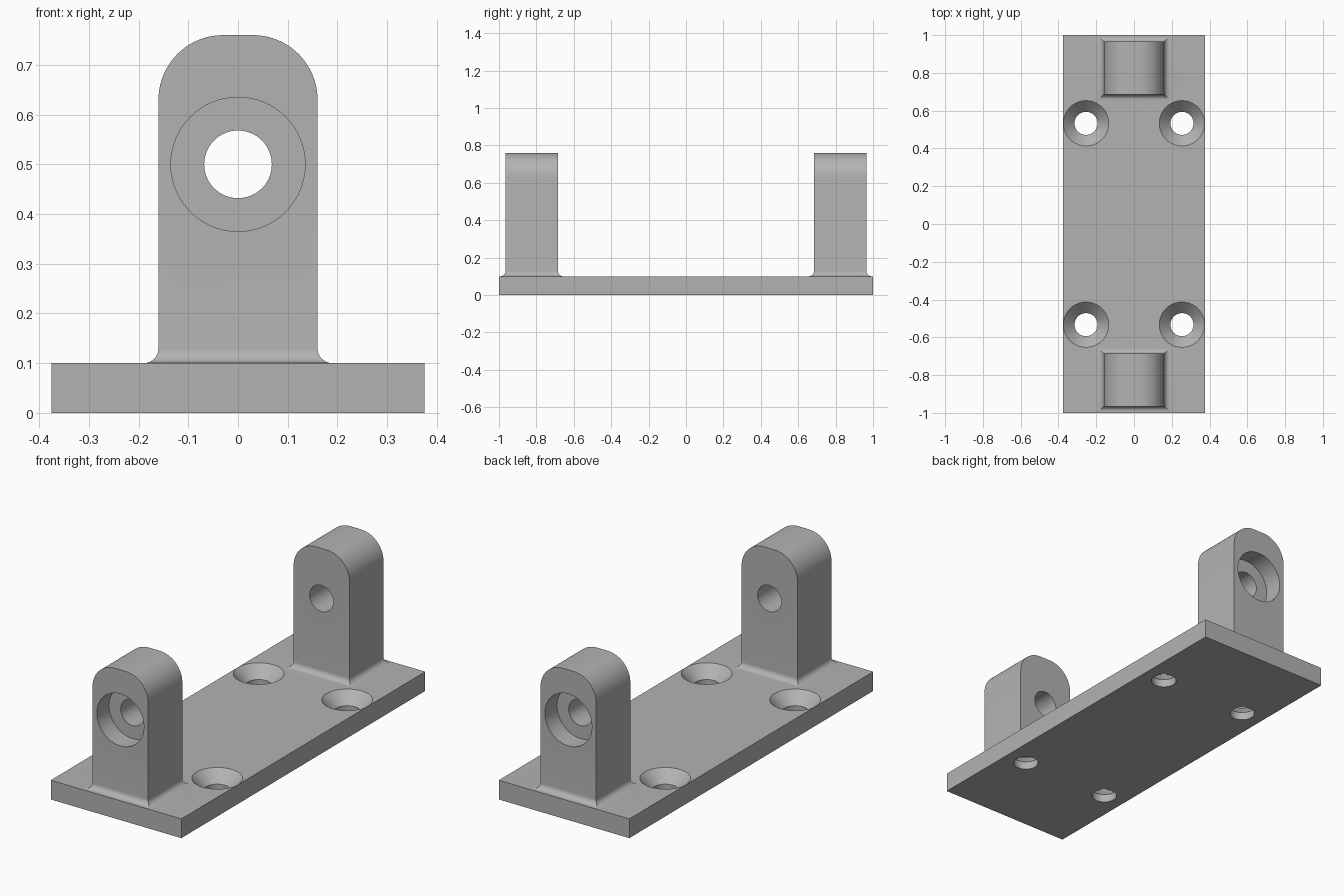
import bpy, bmesh, math
from mathutils import Matrix, Vector

cube = bpy.data.objects.get("Cube")
if cube:
    bpy.data.objects.remove(cube, do_unlink=True)

PLATE_X, PLATE_Z = 0.375, 0.10          # half width, thickness
POST_X, POST_Y, POST_TOP = 0.16, 0.14, 0.76
POST_POS, CORNER, FILLET = 0.825, 0.13, 0.03
BORE_Z = 0.5

grey = bpy.data.materials.new("machined grey")
grey.use_nodes = True
colour = (0.45, 0.45, 0.45, 1)
grey.diffuse_color = colour
grey.node_tree.nodes["Principled BSDF"].inputs["Base Color"].default_value = colour


def make_object(name, bm):
    bmesh.ops.recalc_face_normals(bm, faces=bm.faces)
    mesh = bpy.data.meshes.new(name)
    bm.to_mesh(mesh)
    bm.free()
    mesh.materials.append(grey)
    obj = bpy.data.objects.new(name, mesh)
    bpy.context.collection.objects.link(obj)
    return obj


def combine(target, other, operation):
    """Apply a boolean and drop the helper object."""
    mod = target.modifiers.new("combine", "BOOLEAN")
    mod.operation, mod.object, mod.solver = operation, other, "EXACT"
    bpy.ops.object.select_all(action="DESELECT")
    bpy.context.view_layer.objects.active = target
    target.select_set(True)
    bpy.ops.object.modifier_apply(modifier=mod.name)
    bpy.data.objects.remove(other, do_unlink=True)


def turned_cutter(steps, matrix, sides=64):
    """Solid of revolution from (radius, height) steps."""
    bm = bmesh.new()
    rings = [[bm.verts.new(matrix @ Vector((r * math.cos(math.tau * i / sides),
                                            r * math.sin(math.tau * i / sides), h)))
              for i in range(sides)] for r, h in steps]
    for low, high in zip(rings, rings[1:]):
        for i in range(sides):
            j = (i + 1) % sides
            bm.faces.new((low[i], low[j], high[j], high[i]))
    bm.faces.new(rings[0])
    bm.faces.new(rings[-1])
    cutter = make_object("cutter", bm)
    cutter.hide_render = True
    return cutter


def make_post(name, side):
    bm = bmesh.new()
    # Round-shouldered outline, from bottom right over the top to bottom left
    arc = [(POST_X - CORNER + CORNER * math.cos(a), POST_TOP - CORNER + CORNER * math.sin(a))
           for a in (math.pi / 2 * i / 20 for i in range(21))]
    start = PLATE_Z + FILLET
    outline = [(POST_X, start)] + arc + [(-x, z) for x, z in reversed(arc)] + [(-POST_X, start)]
    mid = side * POST_POS
    near, far = ([bm.verts.new((x, mid + y, z)) for x, z in outline] for y in (-POST_Y, POST_Y))
    bm.faces.new(near)
    bm.faces.new(far)
    for i in range(len(outline) - 1):
        bm.faces.new((near[i], near[i + 1], far[i + 1], far[i]))
    # Mitred concave fillet flaring into the plate
    ring = [near[0], far[0], far[-1], near[-1]]
    levels = [(FILLET * (1 - math.cos(a)), start - FILLET * math.sin(a))
              for a in (math.pi / 2 * i / 10 for i in range(1, 11))]
    levels.append((FILLET, PLATE_Z - 0.02))
    for grow, z in levels:
        x, y = POST_X + grow, POST_Y + grow
        new = [bm.verts.new((px, mid + py, z)) for px, py in ((x, -y), (x, y), (-x, y), (-x, -y))]
        for i in range(4):
            j = (i + 1) % 4
            bm.faces.new((ring[i], ring[j], new[j], new[i]))
        ring = new
    bm.faces.new(ring)
    post = make_object(name, bm)
    # Through bore with a wide counterbore on the outer face
    outward = Matrix.Translation((0, mid, BORE_Z)) @ Matrix.Rotation(-side * math.pi / 2, 4, "X")
    seat = POST_Y - 0.10
    combine(post, turned_cutter([(0.068, -0.2), (0.068, seat), (0.135, seat), (0.135, 0.2)],
                                outward), "DIFFERENCE")
    return post


# Base plate
bm = bmesh.new()
bmesh.ops.create_cube(bm, size=1, matrix=Matrix.Translation((0, 0, PLATE_Z / 2))
                      @ Matrix.Diagonal((2 * PLATE_X, 2, PLATE_Z, 1)))
bracket = make_object("mounting_bracket", bm)

# Countersunk screw holes
for sx in (-1, 1):
    for sy in (-1, 1):
        place = Matrix.Translation((sx * 0.254, sy * 0.533, 0))
        profile = [(0.061, -0.05), (0.061, 0.041), (0.12, PLATE_Z), (0.12, PLATE_Z + 0.05)]
        combine(bracket, turned_cutter(profile, place), "DIFFERENCE")

# Upright lugs, joined to the plate
for name, side in (("front_post", -1), ("back_post", 1)):
    combine(bracket, make_post(name, side), "UNION")

bpy.ops.object.select_all(action="DESELECT")
bpy.context.view_layer.objects.active = bracket
bracket.select_set(True)
bpy.ops.object.shade_smooth_by_angle(angle=math.radians(30))
